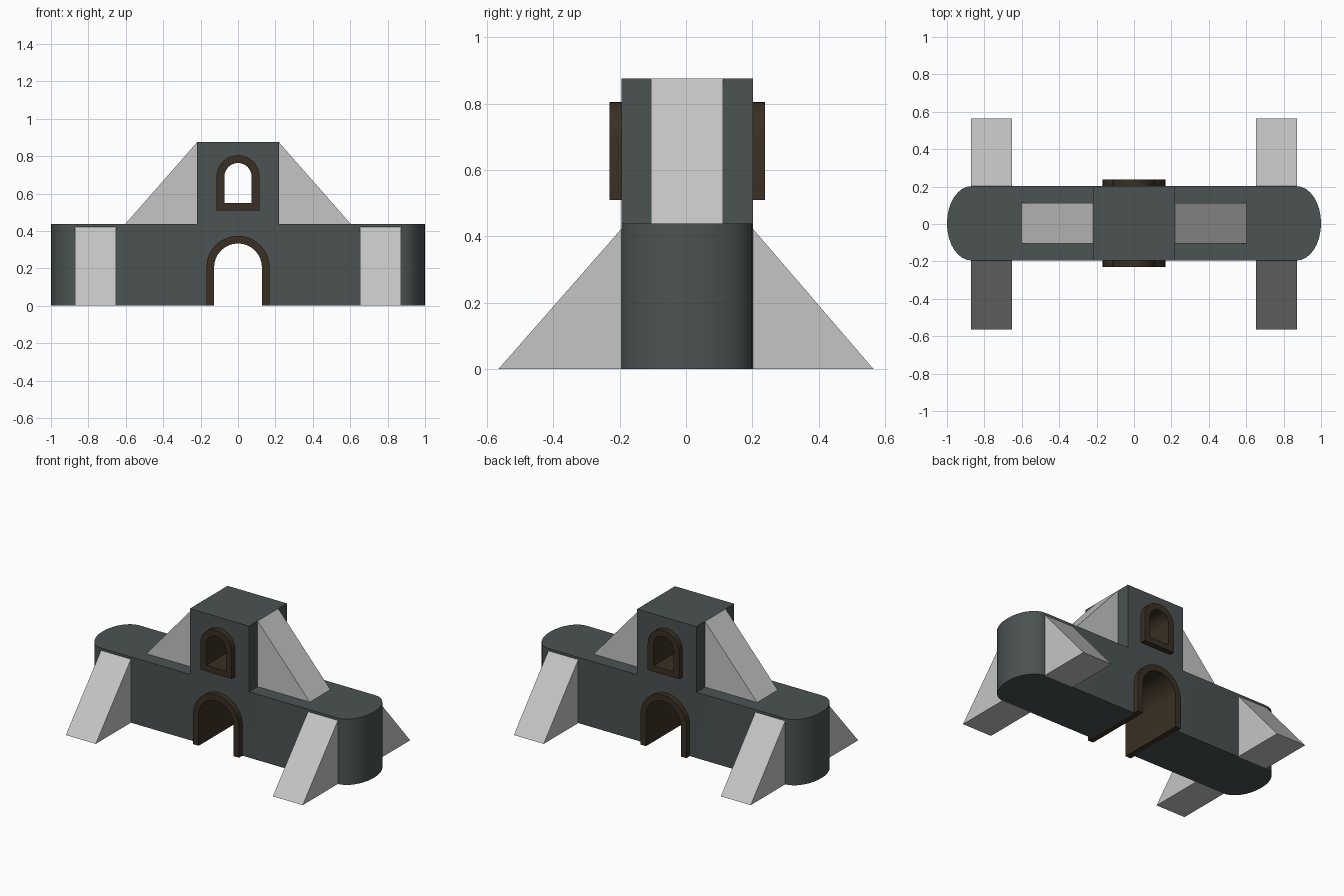
import bpy, bmesh, math

if "Cube" in bpy.data.objects:
    bpy.data.objects.remove(bpy.data.objects["Cube"])

Y0, Y1 = -0.195, 0.202      # wall front and back
F0, F1 = -0.231, 0.238      # frame front and back


def material(name, col):
    m = bpy.data.materials.new(name)
    m.diffuse_color = (*col, 1)
    m.use_nodes = True
    m.node_tree.nodes["Principled BSDF"].inputs["Base Color"].default_value = m.diffuse_color
    return m


slate = material("dark slate", (0.072, 0.085, 0.085))
grey = material("light grey", (0.56, 0.56, 0.56))
brown = material("dark brown", (0.042, 0.029, 0.017))


def finish(name, bm, mat):
    bmesh.ops.recalc_face_normals(bm, faces=bm.faces)
    me = bpy.data.meshes.new(name)
    bm.to_mesh(me)
    bm.free()
    ob = bpy.data.objects.new(name, me)
    bpy.context.collection.objects.link(ob)
    me.materials.append(mat)
    return ob


def prism(name, pts, a, b, axis, mat):
    """Extrude a 2D profile from a to b along the given axis."""
    place = {'X': lambda p, t: (t, p[0], p[1]),
             'Y': lambda p, t: (p[0], t, p[1]),
             'Z': lambda p, t: (p[0], p[1], t)}[axis]
    bm = bmesh.new()
    lo = [bm.verts.new(place(p, a)) for p in pts]
    hi = [bm.verts.new(place(p, b)) for p in pts]
    bm.faces.new(lo)
    bm.faces.new(hi)
    n = len(pts)
    for i in range(n):
        j = (i + 1) % n
        bm.faces.new((lo[i], lo[j], hi[j], hi[i]))
    return finish(name, bm, mat)


def arch(r, zc, z0, n=16):
    """Round-topped outline, right foot to left foot."""
    arc = [(r * math.cos(math.pi * i / n), zc + r * math.sin(math.pi * i / n))
           for i in range(n + 1)]
    return [(r, z0)] + arc + [(-r, z0)]


def frame(name, outer, inner, closed):
    """Arched band running right through the wall."""
    bm = bmesh.new()
    rows = [[bm.verts.new((x, y, z)) for x, z in pts]
            for pts, y in ((outer, F0), (inner, F0), (inner, F1), (outer, F1))]
    n = len(outer)
    for i in range(n if closed else n - 1):
        j = (i + 1) % n
        for k in range(4):
            a, b = rows[k], rows[(k + 1) % 4]
            bm.faces.new((a[i], a[j], b[j], b[i]))
    if not closed:
        for i in (0, n - 1):
            bm.faces.new([r[i] for r in rows])
    return finish(name, bm, brown)


def smooth(ob):
    bpy.ops.object.select_all(action='DESELECT')
    ob.select_set(True)
    bpy.context.view_layer.objects.active = ob
    bpy.ops.object.shade_smooth_by_angle(angle=math.radians(35))


def boolean(ob, tool, op):
    mod = ob.modifiers.new(op, 'BOOLEAN')
    mod.operation, mod.solver, mod.object = op, 'EXACT', tool
    bpy.context.view_layer.objects.active = ob
    bpy.ops.object.modifier_apply(modifier=mod.name)
    bpy.data.objects.remove(tool)


# Wall and tower: stepped silhouette trimmed to a round-ended plan
step = [(-1.2, 0), (1.2, 0), (1.2, 0.438), (0.218, 0.438), (0.218, 0.875),
        (-0.218, 0.875), (-0.218, 0.438), (-1.2, 0.438)]
wall = prism("wall_and_tower", step, -0.5, 0.5, 'Y', slate)
yc, ry = (Y0 + Y1) / 2, (Y1 - Y0) / 2
plan = []
for side, start in ((1, -90), (-1, 90)):
    for i in range(17):
        t = math.radians(start + 180 * i / 16)
        plan.append((side * 0.87 + 0.13 * math.cos(t), yc + ry * math.sin(t)))
boolean(wall, prism("plan_cutter", plan, -0.5, 1.5, 'Z', slate), 'INTERSECT')

# Openings for the doorway and window
for pts in (arch(0.165, 0.205, -0.2), arch(0.111, 0.69, 0.516)):
    boolean(wall, prism("opening_cutter", pts, -0.6, 0.6, 'Y', slate), 'DIFFERENCE')
smooth(wall)

# Arched frames
smooth(frame("door_frame", arch(0.169, 0.205, 0), arch(0.128, 0.205, 0), False))
smooth(frame("window_frame", arch(0.115, 0.69, 0.51), arch(0.073, 0.69, 0.55), True))

# Buttresses: four against the wall, two against the tower
for s, sn in ((-1, "left"), (1, "right")):
    for d, y, dn in ((-1, Y0, "front"), (1, Y1, "back")):
        prism(f"{dn}_{sn}_buttress", [(d * 0.565, 0), (y, 0), (y, 0.422)],
              s * 0.652, s * 0.872, 'X', grey)
    prism(f"{sn}_tower_buttress",
          [(s * 0.218, 0.438), (s * 0.602, 0.438), (s * 0.218, 0.875)],
          -0.105, 0.112, 'Y', grey)
